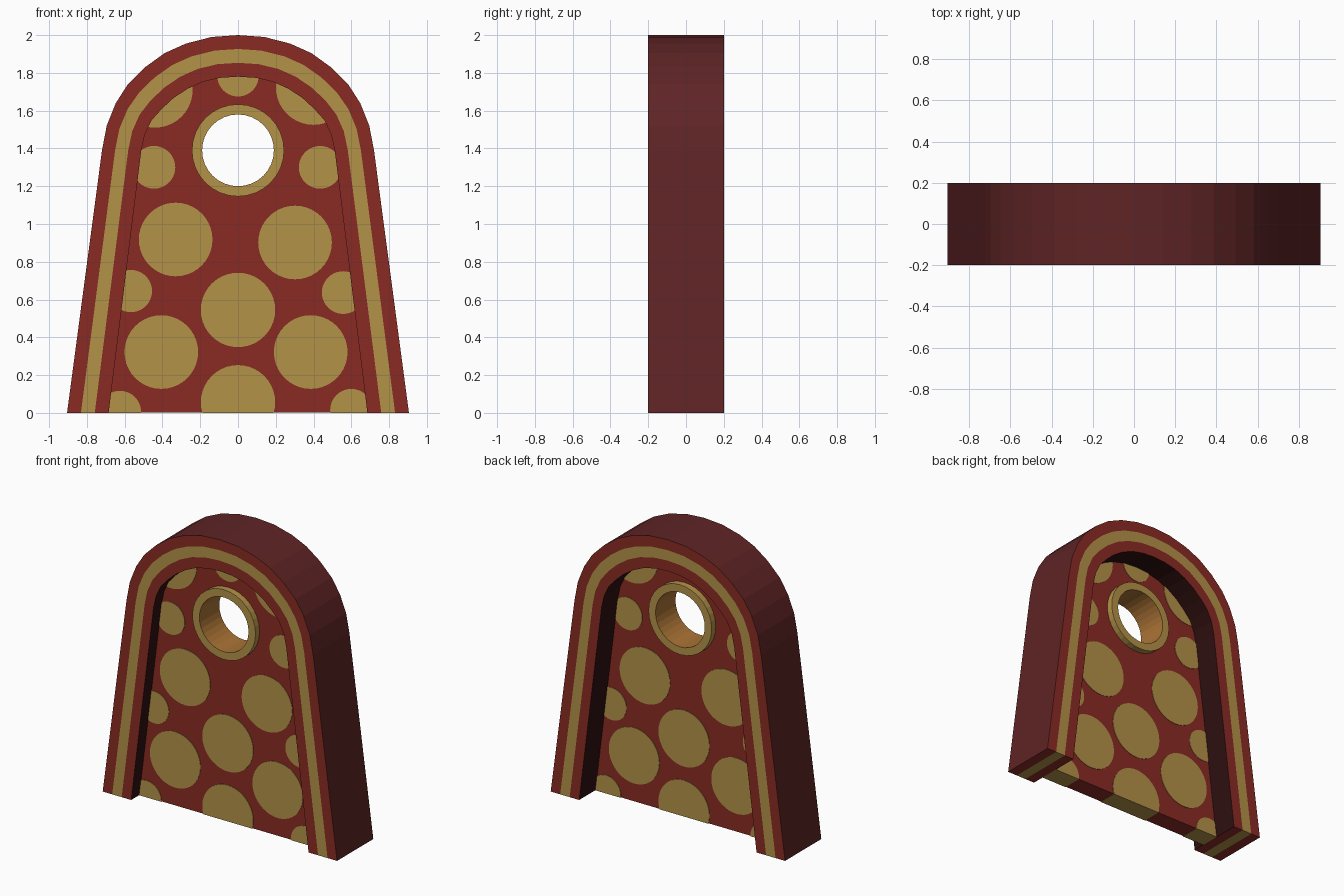
import bpy, bmesh, math

if "Cube" in bpy.data.objects:
    bpy.data.objects.remove(bpy.data.objects["Cube"])


def material(name, srgb):
    m = bpy.data.materials.new(name)
    lin = [((c / 255 + 0.055) / 1.055) ** 2.4 if c > 10 else c / 255 / 12.92 for c in srgb]
    m.diffuse_color = (*lin, 1)
    m.use_nodes = True
    m.node_tree.nodes["Principled BSDF"].inputs["Base Color"].default_value = m.diffuse_color
    return m


RED = material("red", (138, 43, 36))
GOLD = material("gold", (180, 146, 72))
MAROON = material("dark_maroon", (95, 36, 37))
SHADE = material("deep_brown_red", (46, 16, 15))
BRONZE = material("bronze", (172, 116, 54))


def finish(name, bm, mats):
    bmesh.ops.recalc_face_normals(bm, faces=bm.faces)
    me = bpy.data.meshes.new(name)
    bm.to_mesh(me)
    bm.free()
    for m in mats:
        me.materials.append(m)
    ob = bpy.data.objects.new(name, me)
    bpy.context.collection.objects.link(ob)
    return ob


def circle(cx, cz, r, n):
    return [(cx + r * math.cos(2 * math.pi * i / n), cz + r * math.sin(2 * math.pi * i / n))
            for i in range(n)]


def mirrored(half):
    return half + [(-x, z) for x, z in reversed(half[:-1])]


def slab(bm, loops, y0, y1):
    """Fill one outline (with optional holes) and extrude it from y0 to y1."""
    edges = []
    for loop in loops:
        vs = [bm.verts.new((x, y0, z)) for x, z in loop]
        edges += [bm.edges.new((vs[i - 1], vs[i])) for i in range(len(vs))]
    if len(loops) == 1:
        faces = [bm.faces.new(vs)]
    else:
        res = bmesh.ops.triangle_fill(bm, edges=edges, use_beauty=True)
        faces = [f for f in res["geom"] if isinstance(f, bmesh.types.BMFace)]
    ext = bmesh.ops.extrude_face_region(bm, geom=faces, use_keep_orig=True)
    for v in ext["geom"]:
        if isinstance(v, bmesh.types.BMVert):
            v.co.y = y1


def clip(poly, convex):
    """Clip a polygon to a convex counter-clockwise outline."""
    for i in range(len(convex)):
        (ax, az), (bx, bz) = convex[i - 1], convex[i]

        def side(p):
            return (bx - ax) * (p[1] - az) - (bz - az) * (p[0] - ax)
        out = []
        for j in range(len(poly)):
            p, q = poly[j - 1], poly[j]
            sp, sq = side(p), side(q)
            if (sp < 0) != (sq < 0):
                t = sp / (sp - sq)
                out.append((p[0] + t * (q[0] - p[0]), p[1] + t * (q[1] - p[1])))
            if sq >= 0:
                out.append(q)
        poly = out
        if not poly:
            break
    return poly


# Arch outlines (right half, foot to crown)
outer = mirrored([(.905, 0), (.72, 1.39), (.695, 1.52), (.647, 1.64), (.583, 1.74),
                  (.492, 1.83), (.388, 1.905), (.276, 1.955), (.14, 1.99), (0, 2)])
inner = mirrored([(.685, 0), (.512, 1.39), (.493, 1.475), (.457, 1.55), (.403, 1.61),
                  (.34, 1.668), (.265, 1.717), (.185, 1.753), (.095, 1.774), (0, 1.78)])

# Arched frame: three bands, the middle one gold
bm = bmesh.new()
D = 0.2
bands = [[(a[0] + (b[0] - a[0]) * k / 3, a[1] + (b[1] - a[1]) * k / 3)
          for a, b in zip(outer, inner)] for k in range(4)]
front, back = [[[bm.verts.new((x, y, z)) for x, z in band] for band in bands] for y in (-D, D)]


def quad(a, b, c, d, mat):
    bm.faces.new((a, b, c, d)).material_index = mat


n = len(outer)
for k in range(3):
    mat = 1 if k == 1 else 0
    for i in range(n - 1):
        for s in (front, back):
            quad(s[k][i], s[k][i + 1], s[k + 1][i + 1], s[k + 1][i], mat)
    for i in (0, n - 1):
        quad(front[k][i], front[k + 1][i], back[k + 1][i], back[k][i], mat)
for k, mat in ((0, 2), (3, 3)):
    for i in range(n - 1):
        quad(front[k][i], front[k][i + 1], back[k][i + 1], back[k][i], mat)
finish("arched_frame", bm, [RED, GOLD, MAROON, SHADE])

# Recessed panel with a round opening
P0, P1 = -0.11, 0.02
HZ = 1.39
bm = bmesh.new()
slab(bm, [[(x, max(z, 0.002)) for x, z in inner], circle(0, HZ, .215, 32)], P0, P1)
finish("panel", bm, [RED])

# Gold dots, passing through the panel and clipped to its outline
dots = [(-.33, .918, .195), (.302, .902, .195), (-.406, .322, .195), (.385, .322, .195),
        (0, .545, .197), (0, .056, .197), (-.44, 1.71, .2), (.4, 1.725, .2),
        (0, 1.785, .11), (-.445, 1.3, .113), (.435, 1.3, .113), (-.567, .645, .112),
        (.557, .637, .113), (-.625, .005, .112), (.6, .015, .112)]
bm = bmesh.new()
for cx, cz, r in dots:
    shape = clip(circle(cx, cz, r, 40), inner)
    if len(shape) > 2:
        slab(bm, [shape], P0 - .003, P1 + .003)
finish("dots", bm, [GOLD])

# Raised ring lining the opening
bm = bmesh.new()
N = 32
rings = [[bm.verts.new((x, y, z)) for x, z in circle(0, HZ, r, N)]
         for r, y in ((.19, -.155), (.244, -.155), (.244, .065), (.19, .065))]
for k in range(4):
    a, b = rings[k], rings[(k + 1) % 4]
    for i in range(N):
        quad(a[i - 1], a[i], b[i], b[i - 1], 1 if k == 3 else 0)
finish("opening_ring", bm, [GOLD, BRONZE])
